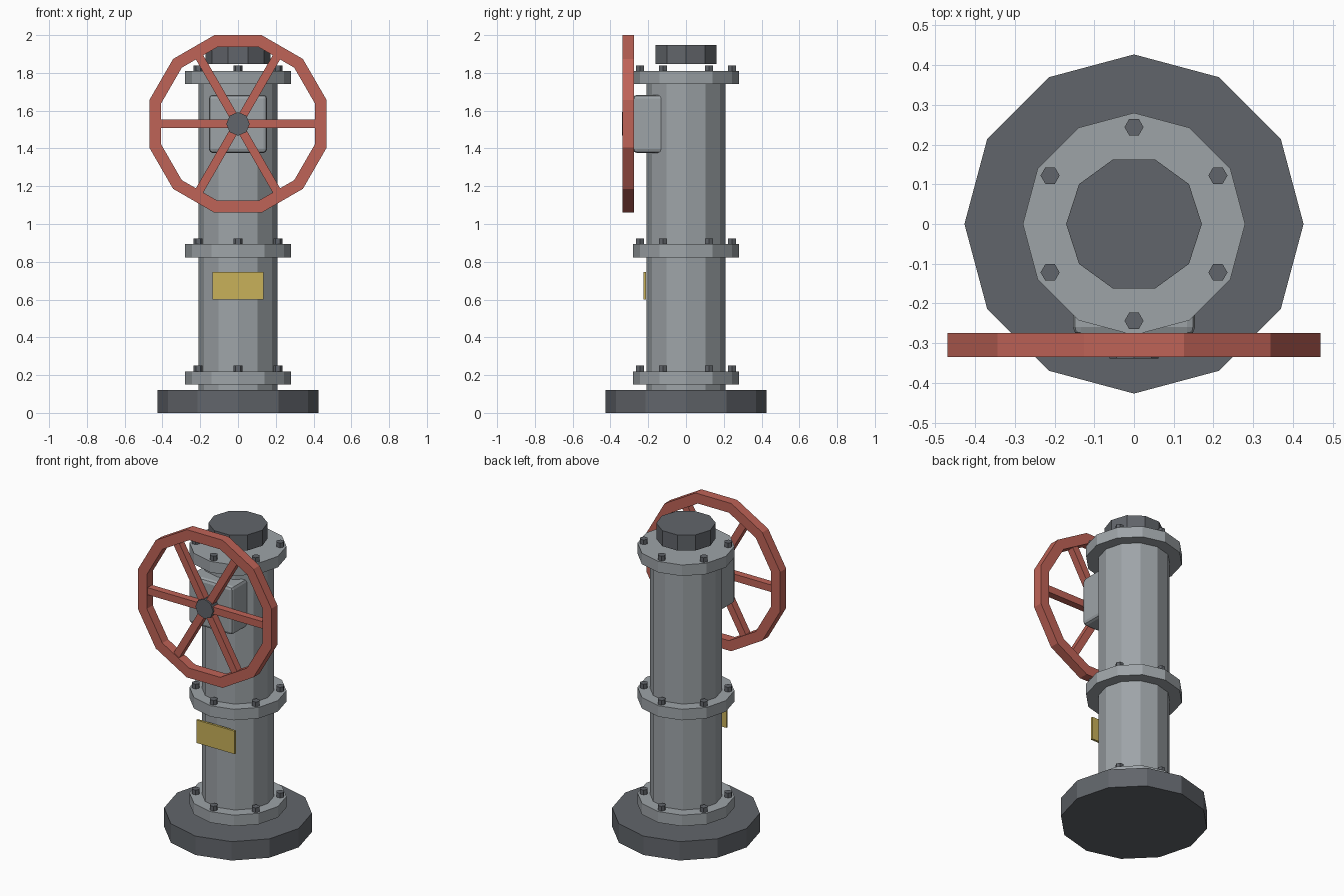
import bpy, bmesh, math
from mathutils import Matrix, Vector

if "Cube" in bpy.data.objects:
    bpy.data.objects.remove(bpy.data.objects["Cube"])


def material(name, rgb):
    m = bpy.data.materials.new(name)
    m.diffuse_color = (*rgb, 1)
    m.use_nodes = True
    m.node_tree.nodes["Principled BSDF"].inputs["Base Color"].default_value = m.diffuse_color
    return m


GREY = material("steel grey", (0.34, 0.37, 0.39))
DARK = material("dark iron", (0.12, 0.13, 0.145))
RED = material("wheel red", (0.52, 0.125, 0.095))
YELLOW = material("plate yellow", (0.58, 0.44, 0.10))


def finish(name, bm, mat):
    bmesh.ops.recalc_face_normals(bm, faces=bm.faces)
    mesh = bpy.data.meshes.new(name)
    bm.to_mesh(mesh)
    bm.free()
    mesh.materials.append(mat)
    ob = bpy.data.objects.new(name, mesh)
    bpy.context.collection.objects.link(ob)
    return ob


def add_prism(bm, sides, r, depth, centre, rot=Matrix()):
    # Regular prism with one corner pointing along +y before rotation
    m = Matrix.Translation(centre) @ rot @ Matrix.Rotation(math.pi / 2, 4, 'Z')
    bmesh.ops.create_cone(bm, cap_ends=True, segments=sides, radius1=r,
                          radius2=r, depth=depth, matrix=m)


def prism(name, sides, r, z0, z1, mat):
    bm = bmesh.new()
    add_prism(bm, sides, r, z1 - z0, (0, 0, (z0 + z1) / 2))
    return finish(name, bm, mat)


def box(name, size, centre, mat):
    bm = bmesh.new()
    bmesh.ops.create_cube(bm, size=1, matrix=Matrix.Translation(centre)
                          @ Matrix.Diagonal((*size, 1)))
    return finish(name, bm, mat)


# Base, column and cap
prism("base", 12, 0.427, 0, 0.12, DARK)
prism("column", 12, 0.209, 0.10, 1.80, GREY)
prism("top_cap", 10, 0.171, 1.848, 1.947, DARK)

# Flanges, each with a ring of six hex bolts
for label, z in (("lower", 0.15), ("middle", 0.823), ("upper", 1.74)):
    prism(label + "_flange", 12, 0.28, z, z + 0.07, GREY)
    bm = bmesh.new()
    for i in range(6):
        a = math.radians(30 + 60 * i)
        add_prism(bm, 6, 0.024, 0.05,
                  (0.244 * math.cos(a), 0.244 * math.sin(a), z + 0.075))
    finish(label + "_bolts", bm, DARK)

# Gearbox with softened edges
gearbox = box("gearbox", (0.308, 0.18, 0.308), (0, -0.19, 1.53), GREY)
bevel = gearbox.modifiers.new("edges", 'BEVEL')
bevel.width = 0.02
bevel.segments = 2

# Handwheel: square-section twelve-sided rim
WY, WZ = -0.305, 1.53
bm = bmesh.new()
rings = []
for i in range(12):
    a = math.radians(15 + 30 * i)
    rings.append([bm.verts.new((r * math.cos(a), WY + y, WZ + r * math.sin(a)))
                  for r, y in ((0.486, -0.03), (0.486, 0.03),
                               (0.421, 0.03), (0.421, -0.03))])
for i in range(12):
    p, q = rings[i], rings[(i + 1) % 12]
    for j in range(4):
        k = (j + 1) % 4
        bm.faces.new((p[j], p[k], q[k], q[j]))
finish("wheel_rim", bm, RED)

# Three bars crossing the wheel make six spokes
bm = bmesh.new()
for i in range(3):
    m = (Matrix.Translation((0, WY, WZ))
         @ Matrix.Rotation(math.radians(60 * i), 4, 'Y')
         @ Matrix.Diagonal((0.85, 0.045, 0.045, 1)))
    bmesh.ops.create_cube(bm, size=1, matrix=m)
finish("wheel_spokes", bm, RED)

# Hub
bm = bmesh.new()
add_prism(bm, 8, 0.062, 0.10, (0, -0.289, WZ), Matrix.Rotation(math.pi / 2, 4, 'X'))
finish("wheel_hub", bm, DARK)

# Blank rating plate
box("rating_plate", (0.27, 0.014, 0.146), (0, -0.219, 0.673), YELLOW)
